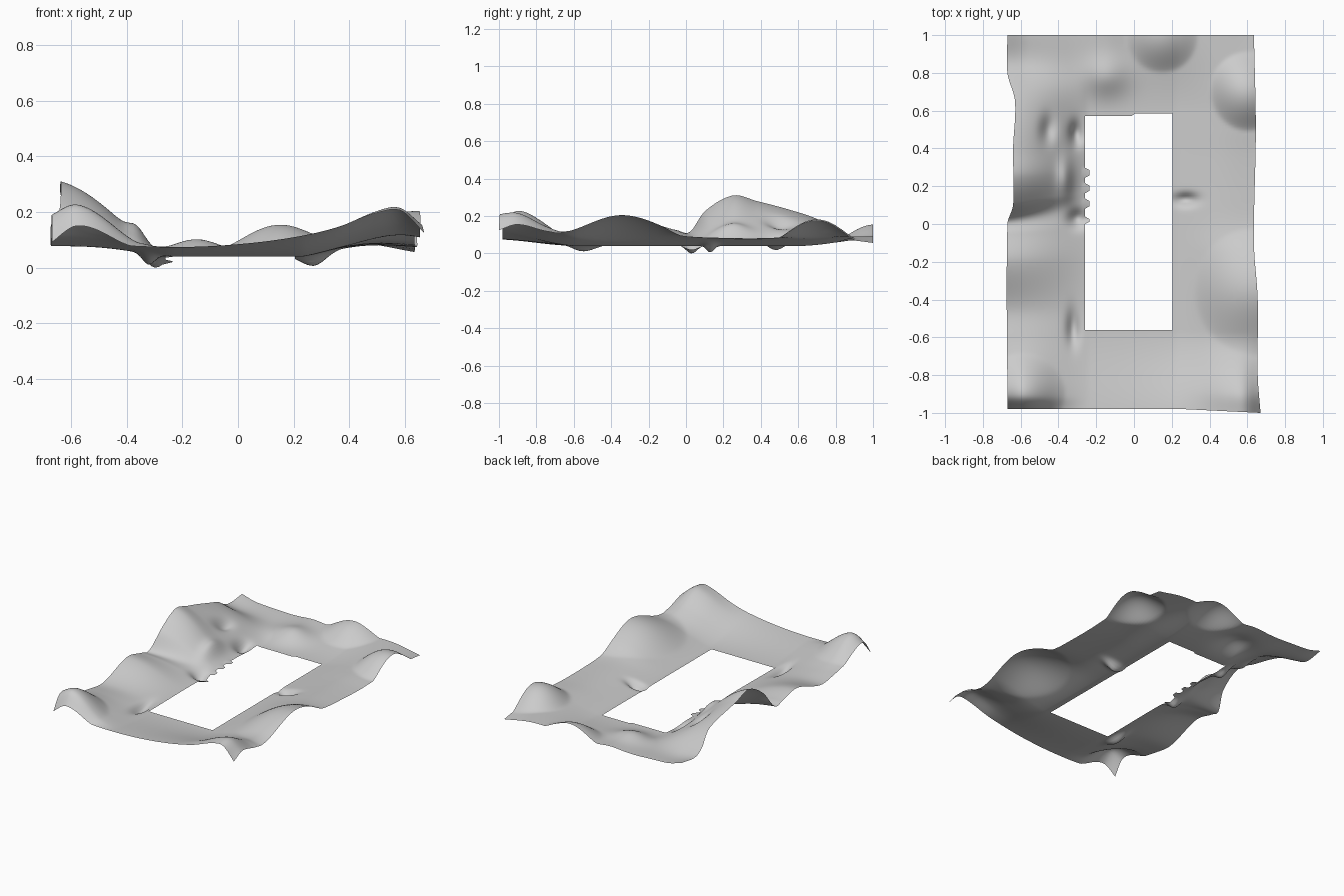
import bpy, bmesh, math

if "Cube" in bpy.data.objects:
    bpy.data.objects.remove(bpy.data.objects["Cube"])

# Rim heights along each outer side: (position, z)
LEFT = [(-1, .06), (-.93, .14), (-.8, .135), (-.6, .1), (-.45, .085), (-.2, .16), (-.05, .13), (.02, .12),
        (.1, .23), (.25, .315), (.38, .285), (.55, .24), (.7, .19), (.85, .11), (1, .12)]
RIGHT = [(-1, .13), (-.9, .16), (-.75, .125), (-.6, .105), (-.35, .14), (-.15, .125), (0, .095),
         (.15, .085), (.35, .08), (.5, .085), (.7, .09), (.85, .08), (1, .062)]
FRONT = [(-.66, .06), (-.57, .11), (-.4, .085), (-.2, .08), (0, .09), (.2, .115), (.35, .15), (.5, .205),
         (.58, .21), (.66, .13)]
BACK = [(-.66, .12), (-.55, .085), (-.35, .075), (-.15, .09), (-.02, .08), (.15, .09), (.3, .085),
        (.45, .075), (.66, .062)]
# Outline wobble of the long sides: (y, x)
LEFT_X = [(-1, -.67), (0, -.67), (.1, -.64), (.4, -.64), (.65, -.63), (.8, -.67), (1, -.67)]
RIGHT_X = [(-1, .67), (-.8, .655), (-.4, .655), (-.1, .635), (.5, .645), (1, .635)]
# Round mounds: x, y, height, radius
MOUNDS = [(.66, -.36, .07, .34), (.62, .7, .095, .21), (.15, 1, .07, .2), (-.58, -.91, .06, .22)]
# Small dips and bumps: x, y, height, radius x, radius y
DETAILS = [(-.32, -.55, -.04, .03, .09), (-.3, .03, -.05, .045, .045), (-.31, .48, -.05, .035, .06),
           (.28, .13, -.042, .06, .03), (-.47, .5, -.035, .04, .07), (-.37, .24, .035, .04, .1),
           (-.15, .78, .045, .12, .1)]
BASE = .045
HX0, HX1, HY0, HY1 = -.26, .205, -.56, .585     # inner opening


def curve(points, t):
    """Smoothly interpolate a short profile."""
    if t <= points[0][0]:
        return points[0][1]
    n = len(points)
    for i in range(n - 1):
        (a, p), (b, q) = points[i], points[i + 1]
        if t <= b:
            def slope(k):
                u, w = points[max(k - 1, 0)], points[min(k + 1, n - 1)]
                return (w[1] - u[1]) / (w[0] - u[0])
            s, d = (t - a) / (b - a), b - a
            return ((2*s**3 - 3*s*s + 1) * p + (s**3 - 2*s*s + s) * d * slope(i)
                    + (3*s*s - 2*s**3) * q + (s**3 - s*s) * d * slope(i + 1))
    return points[-1][1]


def fall(d, width, power=1.0):
    t = min(max(d / width, 0), 1)
    return (.5 * (1 - t) + .25 * (1 + math.cos(math.pi * t))) ** power


def height(x, y):
    fl, fr = fall(x + .66, .42), fall(.66 - x, .43)
    ff, fb = fall(y + 1, .42, 1.2), fall(1 - y, .4, 1.2)
    # the big left hill's foot bends backwards toward the opening
    yl = y - .2 * max(0, x + .66) * math.exp(-((y - .1) / .12) ** 2) * (x < 0)
    z = BASE
    z += (curve(LEFT, yl) - BASE) * fl + (curve(RIGHT, y) - BASE) * fr
    z += (curve(FRONT, x) - BASE) * ff + (curve(BACK, x) - BASE) * fb
    # remove the doubly counted corners
    for side, end, w in ((LEFT, 0, fl * ff), (LEFT, -1, fl * fb), (RIGHT, 0, fr * ff), (RIGHT, -1, fr * fb)):
        z -= (side[end][1] - BASE) * w
    # gentle swelling halfway across the long sides
    z += .04 * fl * (1 - fl) * (1 - ff) + .08 * fr * (1 - fr) * (1 - ff)
    for cx, cy, h, r in MOUNDS:
        z += h * max(0, 1 - ((x - cx) ** 2 + (y - cy) ** 2) / r ** 2) ** 1.4
    for cx, cy, h, rx, ry in DETAILS:
        z += h * math.exp(-((x - cx) / rx) ** 2 - ((y - cy) / ry) ** 2)
    return z


def steps(stops, counts):
    out = [stops[0]]
    for a, b, n in zip(stops, stops[1:], counts):
        out += [a + (b - a) * (k + 1) / n for k in range(n)]
    return out


# Terrain sheet with a rectangular opening
xs = steps([-.66, HX0, HX1, .66], [32, 28, 32])
ys = steps([-1, HY0, HY1, 1], [32, 84, 30])
bm = bmesh.new()
grid = {}
for i, x in enumerate(xs):
    for j, y in enumerate(ys):
        if 32 < i < 60 and 32 < j < 116:
            continue
        px, py = x, y
        if x < HX0:
            px = HX0 + (x - HX0) * (curve(LEFT_X, y) - HX0) / (-.66 - HX0)
        elif x > HX1:
            px = HX1 + (x - HX1) * (curve(RIGHT_X, y) - HX1) / (.66 - HX1)
        if y < HY0:
            py += min(.02, max(0, .05 * (.66 - x))) * (HY0 - y) / (HY0 + 1)
        # ragged inner edge on the left, small step at the back
        if i == 32 and -.05 < y < .33:
            px += .025 * (1 if math.sin(y * 75) > .2 else 0)
        if j == 116 and i >= 32 and x < 0:
            py -= .012
        grid[i, j] = bm.verts.new((px, py, height(x, y)))
for i in range(len(xs) - 1):
    for j in range(len(ys) - 1):
        if 32 <= i < 60 and 32 <= j < 116:
            continue
        bm.faces.new([grid[i, j], grid[i + 1, j], grid[i + 1, j + 1], grid[i, j + 1]])
low = min(v.co.z for v in bm.verts)
for v in bm.verts:
    v.co.z -= low
for f in bm.faces:
    f.smooth = True
mesh = bpy.data.meshes.new("terrain_frame")
bm.to_mesh(mesh)
bm.free()
bpy.context.collection.objects.link(bpy.data.objects.new("terrain_frame", mesh))
